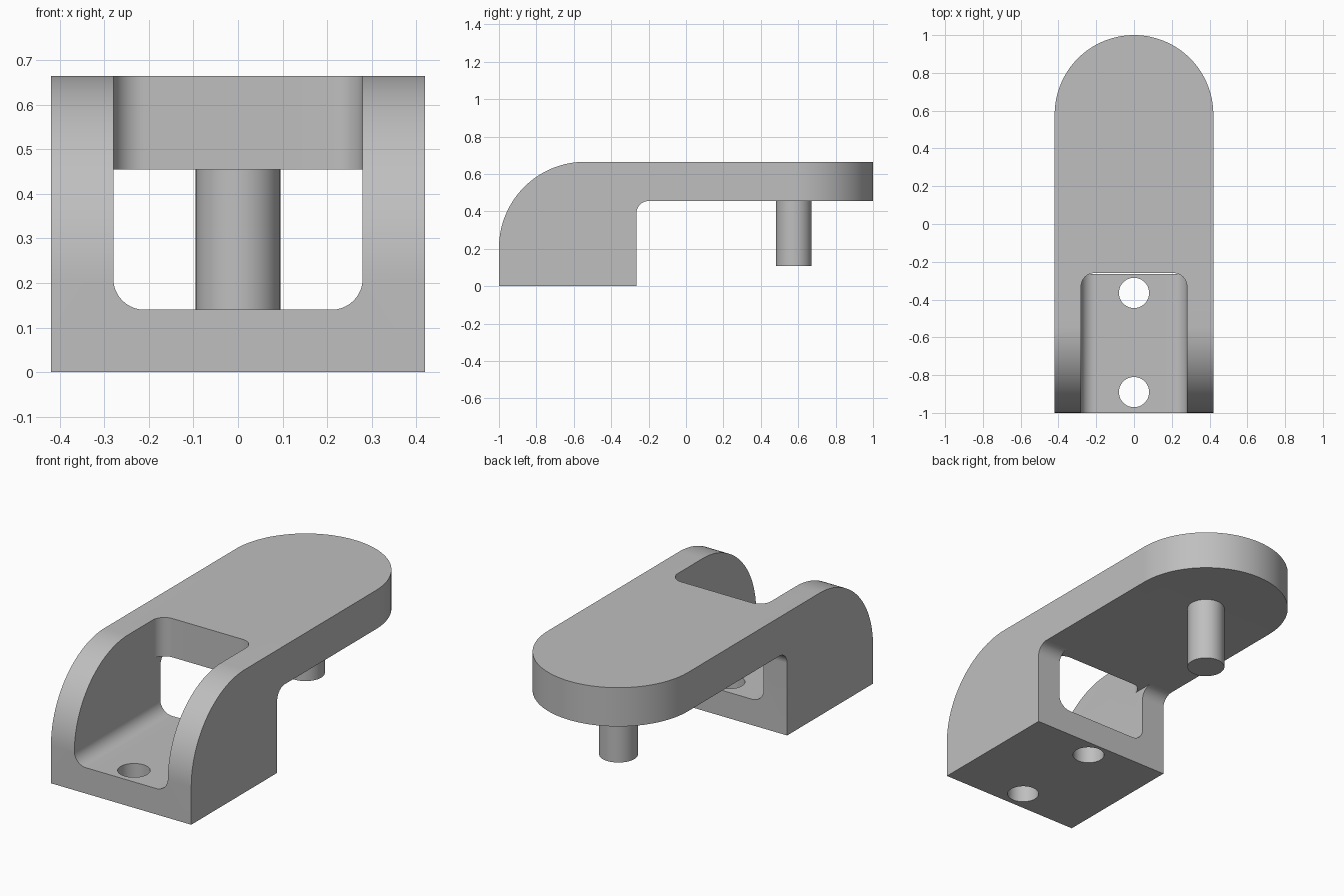
import bpy, bmesh, math
from mathutils import Vector

default = bpy.data.objects.get("Cube")
if default:
    bpy.data.objects.remove(default, do_unlink=True)

grey = bpy.data.materials.new("plain grey")
grey.use_nodes = True
colour = (0.52, 0.52, 0.52, 1)
grey.diffuse_color = colour
grey.node_tree.nodes["Principled BSDF"].inputs["Base Color"].default_value = colour

HALF, SLOT = 0.42, 0.28      # half widths of the body and of its slot
UNDER, TOP = 0.455, 0.665    # underside and top of the arm
FLOOR, HEEL = 0.14, -0.265   # slot floor and back of the foot block
ROUND_Y = HALF and 1 - HALF  # centre of the rounded end


def arc(cx, cy, r, start, end, steps=16):
    """Points along an arc, angles in degrees."""
    angles = [math.radians(start + (end - start) * i / steps) for i in range(steps + 1)]
    return [(cx + r * math.cos(a), cy + r * math.sin(a)) for a in angles]


def prism(name, outline, axis, low, high):
    """Extrude an outline along x (y, z), y (x, z) or z (x, y)."""
    place = {"x": lambda a, b, h: (h, a, b),
             "y": lambda a, b, h: (a, h, b),
             "z": lambda a, b, h: (a, b, h)}[axis]
    bm = bmesh.new()
    face = bm.faces.new([bm.verts.new(place(a, b, low)) for a, b in outline])
    moved = bmesh.ops.extrude_face_region(bm, geom=[face])["geom"]
    bmesh.ops.translate(bm, vec=Vector(place(0, 0, high - low)),
                        verts=[g for g in moved if isinstance(g, bmesh.types.BMVert)])
    bmesh.ops.recalc_face_normals(bm, faces=bm.faces)
    mesh = bpy.data.meshes.new(name)
    bm.to_mesh(mesh)
    bm.free()
    mesh.materials.append(grey)
    obj = bpy.data.objects.new(name, mesh)
    bpy.context.collection.objects.link(obj)
    return obj


def combine(target, tool, operation="DIFFERENCE"):
    """Apply a boolean and discard the helper."""
    mod = target.modifiers.new("cut", "BOOLEAN")
    mod.operation, mod.solver, mod.object = operation, "EXACT", tool
    tool.hide_render = True
    bpy.context.view_layer.objects.active = target
    bpy.ops.object.modifier_apply(modifier=mod.name)
    bpy.data.objects.remove(tool, do_unlink=True)


def smooth(obj):
    bpy.ops.object.select_all(action="DESELECT")
    obj.select_set(True)
    bpy.context.view_layer.objects.active = obj
    bpy.ops.object.shade_smooth_by_angle(angle=math.radians(30))


# Body: side profile with a large front curve and a small inner fillet
side = [(-1, 0), (HEEL, 0)]
side += arc(HEEL + 0.065, UNDER - 0.065, 0.065, 180, 90)
side += [(1, UNDER), (1, TOP)]
side += arc(-0.54, TOP - 0.46, 0.46, 90, 180, 32)
body = prism("bracket_body", side, "x", -HALF, HALF)

# Round the far end of the arm
plan = [(-HALF, -1.1), (HALF, -1.1)] + arc(0, ROUND_Y, HALF, 0, 180, 64)
combine(body, prism("end_rounder", plan, "z", -0.1, 1), "INTERSECT")

# Slot through the foot, with rounded floor corners
r = 0.07
tunnel = [(SLOT, UNDER), (-SLOT, UNDER)]
tunnel += arc(r - SLOT, FLOOR + r, r, 180, 270) + arc(SLOT - r, FLOOR + r, r, 270, 360)
combine(body, prism("tunnel_cutter", tunnel, "y", -1.1, HEEL + 0.065))

# Open pocket in the top, with rounded back corners
back = -0.26
pocket = [(-SLOT, -1.1), (SLOT, -1.1)]
pocket += arc(SLOT - r, back - r, r, 0, 90) + arc(r - SLOT, back - r, r, 90, 180)
combine(body, prism("pocket_cutter", pocket, "z", 0.3, 0.8))

# Screw holes in the floor
for y in (-0.89, -0.365):
    hole = arc(0, y, 0.08, 0, 360, 48)[:-1]
    combine(body, prism("hole_cutter", hole, "z", -0.1, 0.25))
smooth(body)

# Pin under the rounded end
pin = prism("pin", arc(0, ROUND_Y - 0.003, 0.095, 0, 360, 48)[:-1], "z", 0.107, UNDER)
smooth(pin)
